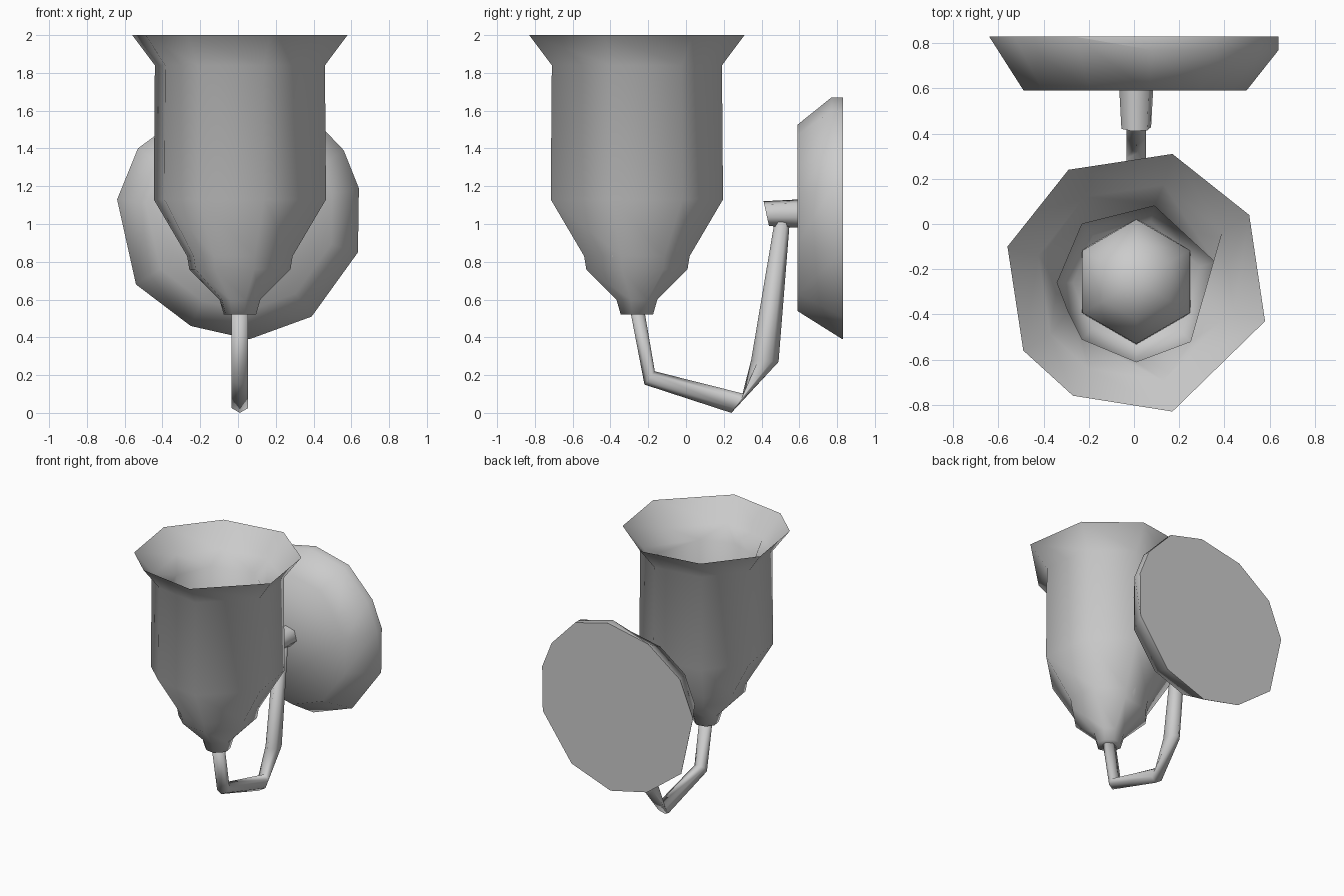
import bpy, bmesh
from math import cos, sin, pi, radians
from mathutils import Vector

if "Cube" in bpy.data.objects:
    bpy.data.objects.remove(bpy.data.objects["Cube"])


def loft(name, rings, cap_start=True, cap_end=True, angle=100):
    """Skin a list of equal-length point rings into one smooth-shaded object."""
    bm = bmesh.new()
    loops = [[bm.verts.new(p) for p in ring] for ring in rings]
    n = len(loops[0])
    for a, b in zip(loops, loops[1:]):
        for i in range(n):
            j = (i + 1) % n
            bm.faces.new((a[i], a[j], b[j], b[i]))
    if cap_start:
        bm.faces.new(loops[0][::-1])
    if cap_end:
        bm.faces.new(loops[-1])
    bmesh.ops.remove_doubles(bm, verts=bm.verts, dist=0.0005)
    bmesh.ops.recalc_face_normals(bm, faces=bm.faces)
    me = bpy.data.meshes.new(name)
    bm.to_mesh(me)
    bm.free()
    ob = bpy.data.objects.new(name, me)
    bpy.context.collection.objects.link(ob)
    bpy.ops.object.select_all(action='DESELECT')
    ob.select_set(True)
    bpy.context.view_layer.objects.active = ob
    bpy.ops.object.shade_smooth_by_angle(angle=radians(angle))
    return ob


# Glass shade: irregular octagon scaled along a profile outside, narrower well inside
CX, CY = 0.01, -0.26
rim = [(0.17, 0.31), (0.51, 0.04), (0.58, -0.43), (0.17, -0.83),
       (-0.27, -0.76), (-0.49, -0.56), (-0.56, -0.10), (-0.29, 0.24)]
well = [(0.09, 0.08), (0.36, -0.17), (0.25, -0.52), (0.01, -0.61),
        (-0.23, -0.51), (-0.29, -0.39), (-0.34, -0.26), (-0.23, 0.0)]


def ring(points, s, z):
    return [(CX + (x - CX) * s, CY + (y - CY) * s, z) for x, y in points]


outer = [(0.15, 0.52), (0.19, 0.60), (0.47, 0.76), (0.49, 0.83), (0.80, 1.13),
         (0.79, 1.84), (1.0, 2.0)]
inner = [(1.0, 1.75), (1.0, 1.14), (0.8, 0.92)]
loft("lamp_shade", [ring(rim, s, z) for s, z in outer]
     + [ring(rim, 0.76, 1.84)] + [ring(well, s, z) for s, z in inner])


# Six-sided bulb standing inside the shade
def hex_ring(r, z):
    return [(CX + r * cos(pi / 2 + k * pi / 3), CY + 0.005 + r * sin(pi / 2 + k * pi / 3), z)
            for k in range(6)]


loft("bulb", [hex_ring(r, z) for r, z in
              [(0.07, 0.54), (0.08, 0.61), (0.25, 0.77), (0.28, 0.86),
               (0.275, 1.0), (0.17, 1.17), (0.0, 1.23)]],
     cap_end=False)

# Curved arm: six-sided tube through paired inner / outer edge points (y, z)
arm = [((-0.22, 0.54), (-0.295, 0.54)), ((-0.165, 0.22), (-0.22, 0.15)),
       ((0.31, 0.10), (0.24, 0.0)), ((0.345, 0.28), (0.49, 0.27)),
       ((0.47, 1.02), (0.55, 1.02))]
rings = []
for a, b in arm:
    a, b = Vector((0.01, *a)), Vector((0.01, *b))
    mid, half = (a + b) / 2, (a - b) / 2
    rings.append([mid + half * cos(t) + Vector((0.05 * sin(t), 0, 0))
                  for t in (k * pi / 3 for k in range(6))])
loft("arm", rings)

# Tapered knob joining the arm to the wall plate
knob = []
for y, tilt, r in [(0.425, -0.015, 0.068), (0.60, 0.0, 0.078)]:
    knob.append([(0.01 + r * cos(t), y + tilt * sin(t), 1.055 + r * sin(t))
                 for t in (pi / 4 + k * pi / 3 for k in range(6))])
loft("knob", knob, angle=70)

# Wall plate: irregular dish outline (x, z), smaller at the front
outline = [(-0.64, 1.13), (-0.54, 0.68), (-0.25, 0.46), (0.06, 0.39), (0.39, 0.51),
           (0.635, 0.85), (0.64, 1.19), (0.56, 1.39), (0.36, 1.60), (0.08, 1.67),
           (-0.26, 1.60), (-0.53, 1.40)]


def plate_ring(s, y):
    return [(0.02 + (x - 0.02) * s, y, 1.04 + (z - 1.04) * s) for x, z in outline]


lip = [(x, 0.77 if 5 < i < 10 else 0.828, z) for i, (x, z) in enumerate(outline)]
loft("wall_plate", [plate_ring(0.77, 0.59), lip, plate_ring(1.0, 0.83)], angle=75)
